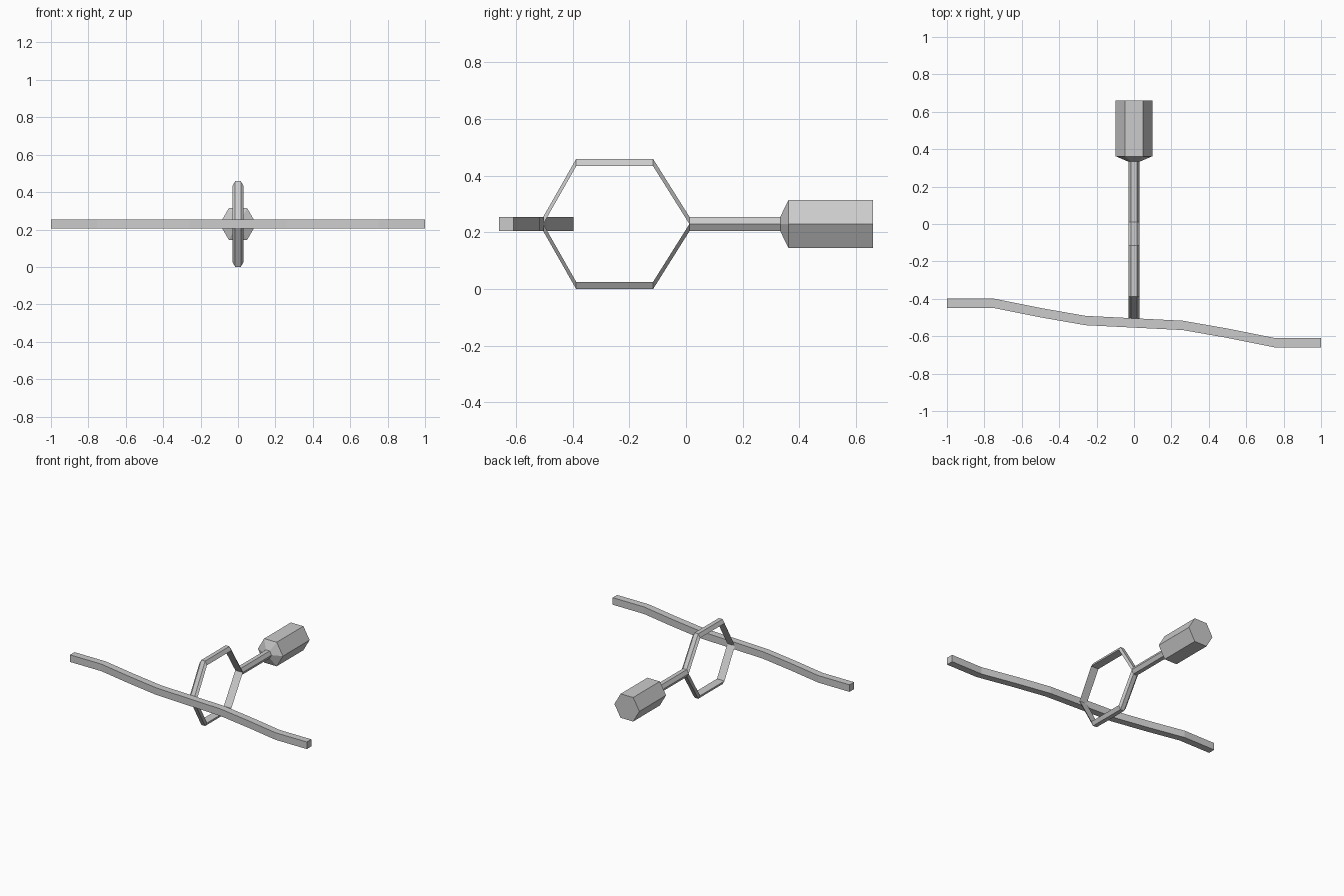
import bpy, bmesh, math

if "Cube" in bpy.data.objects:
    bpy.data.objects.remove(bpy.data.objects["Cube"])

CZ = 0.2295                       # height of the tool's axis
R_SHAFT, R_GRIP = 0.0295, 0.098   # hexagon radii


def loft(name, sections):
    """Skin a list of equal-length point loops and cap both ends."""
    bm = bmesh.new()
    rings = [[bm.verts.new(p) for p in s] for s in sections]
    n = len(rings[0])
    for a, b in zip(rings, rings[1:]):
        for i in range(n):
            j = (i + 1) % n
            bm.faces.new((a[i], a[j], b[j], b[i]))
    bm.faces.new(rings[0])
    bm.faces.new(rings[-1])
    bmesh.ops.recalc_face_normals(bm, faces=bm.faces)
    me = bpy.data.meshes.new(name)
    bm.to_mesh(me)
    bm.free()
    ob = bpy.data.objects.new(name, me)
    bpy.context.collection.objects.link(ob)
    return ob


def hexagon(y, r):
    return [(r * math.cos(k * math.pi / 3), y, CZ + r * math.sin(k * math.pi / 3))
            for k in range(6)]


# Hexagonal shaft and flared grip
loft("shaft", [hexagon(0.012, R_SHAFT), hexagon(0.333, R_SHAFT)])
loft("grip", [hexagon(0.333, R_SHAFT), hexagon(0.362, R_GRIP), hexagon(0.66, R_GRIP)])

# Shaft splits into two half-hexagon arms that form the open frame
h = R_SHAFT * math.sin(math.pi / 3)
lift = CZ - h
path = [(-0.504, 0), (-0.388, lift), (-0.116, lift), (0.012, 0)]
for name, s in (("upper_arm", 1), ("lower_arm", -1)):
    loft(name, [[(-R_SHAFT, y, CZ + s * d), (R_SHAFT, y, CZ + s * d),
                 (R_SHAFT / 2, y, CZ + s * (d + h)), (-R_SHAFT / 2, y, CZ + s * (d + h))]
                for y, d in path])

# Wavy square crossbar, point-symmetric about its centre
half = [(0.26, 0.013), (0.5, 0.055), (0.755, 0.106), (1.0, 0.106)]
wave = [(-x, d) for x, d in reversed(half)] + [(0, 0)] + [(x, -d) for x, d in half]
t = 0.025
loft("crossbar", [[(x, -0.529 + d + a * t, CZ + b * t)
                   for a, b in ((-1, -1), (1, -1), (1, 1), (-1, 1))] for x, d in wave])
